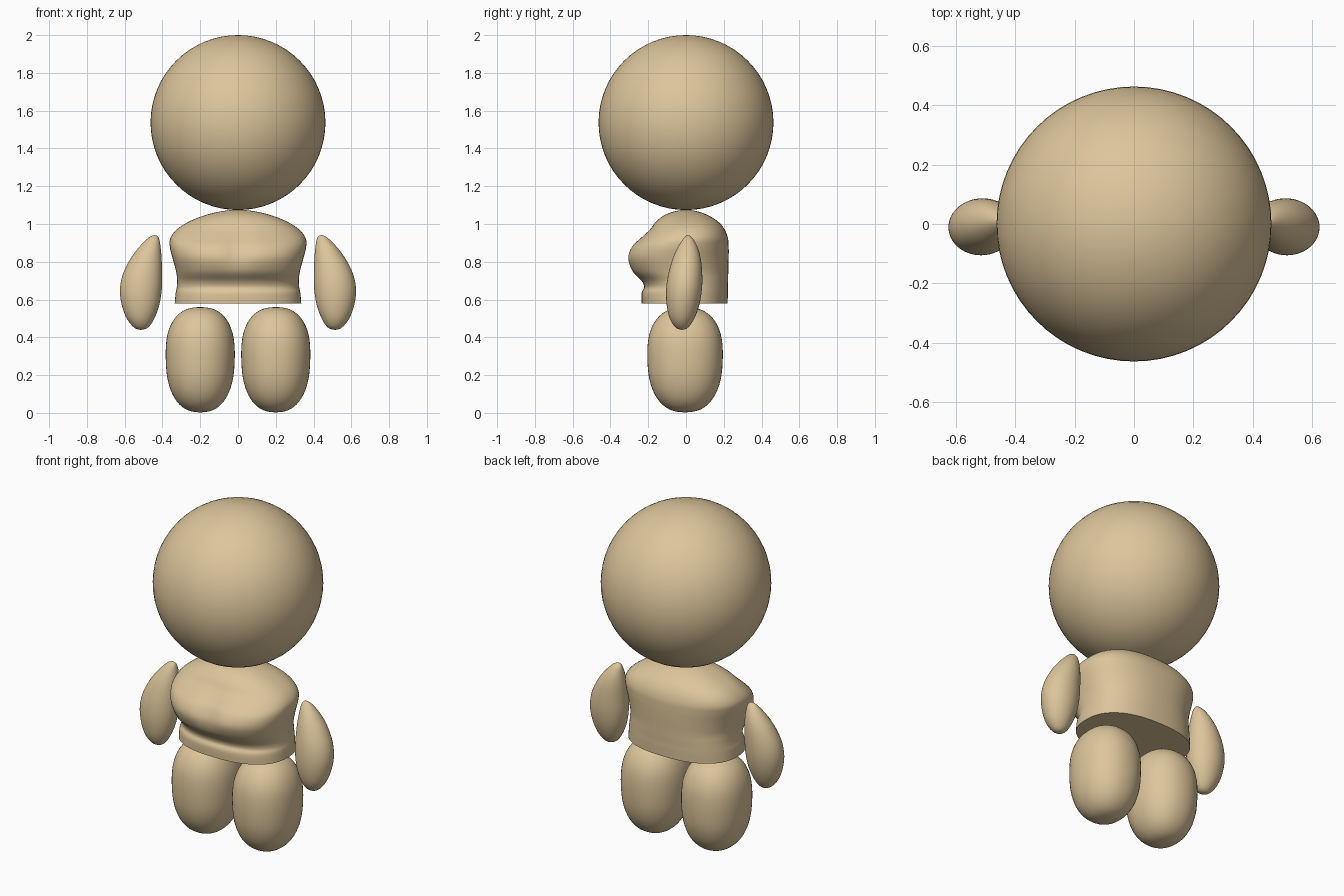
import bpy, bmesh, math

cube = bpy.data.objects.get("Cube")
if cube:
    bpy.data.objects.remove(cube, do_unlink=True)

# One tan colour for the whole figure
tan = bpy.data.materials.new("warm_tan")
tan.use_nodes = True
tan.diffuse_color = (0.72, 0.56, 0.33, 1)
tan.node_tree.nodes["Principled BSDF"].inputs["Base Color"].default_value = tan.diffuse_color


def finish(obj, name):
    obj.name = name
    obj.data.materials.clear()
    obj.data.materials.append(tan)
    bpy.ops.object.select_all(action='DESELECT')
    obj.select_set(True)
    bpy.context.view_layer.objects.active = obj
    bpy.ops.object.shade_smooth_by_angle(angle=math.radians(50))


def smooth_rows(rows, open_start, steps=5):
    """Spline through rows (z, x0, x1, y0, y1); domed ends mirror their neighbour."""
    def ghost(r):
        return (r[0], r[2], r[1], r[4], r[3])
    first = rows[0] if open_start else ghost(rows[1])
    pts = [first] + rows + [ghost(rows[-2])]
    out = []
    for a, b, c, d in zip(pts, pts[1:], pts[2:], pts[3:]):
        for k in range(steps):
            t = k / steps
            out.append([q + t / 2 * (r - p + t * (2*p - 5*q + 4*r - s + t * (3*(q - r) + s - p)))
                        for p, q, r, s in zip(a, b, c, d)])
    return out + [list(rows[-1])]


def signed_power(v, e):
    return math.copysign(abs(v) ** e, v)


def loft(name, rows, power=2.0, flat_bottom=False, side=1, shape=None, segments=48):
    bm = bmesh.new()
    rings = []
    for z, x0, x1, y0, y1 in smooth_rows(rows, flat_bottom):
        ring = []
        for i in range(segments):
            a = math.tau * i / segments
            x = (x0 + x1) / 2 + (x1 - x0) / 2 * signed_power(math.cos(a), 2 / power)
            y = (y0 + y1) / 2 + (y1 - y0) / 2 * signed_power(math.sin(a), 2 / power)
            if shape:
                y = shape(x, y, z)
            ring.append(bm.verts.new((side * x, y, z)))
        rings.append(ring)
    for low, high in zip(rings, rings[1:]):
        for i in range(segments):
            j = (i + 1) % segments
            bm.faces.new((low[i], low[j], high[j], high[i]))
    if flat_bottom:
        bm.faces.new(rings[0])
    bmesh.ops.remove_doubles(bm, verts=bm.verts, dist=1e-5)
    bmesh.ops.recalc_face_normals(bm, faces=bm.faces)
    mesh = bpy.data.meshes.new(name)
    bm.to_mesh(mesh)
    bm.free()
    obj = bpy.data.objects.new(name, mesh)
    bpy.context.collection.objects.link(obj)
    finish(obj, name)


# Head
bpy.ops.mesh.primitive_uv_sphere_add(segments=64, ring_count=32, radius=0.463, location=(0, 0, 1.537))
finish(bpy.context.object, "head")


# Torso: full chest with a shallow centre groove, flat cut at the hips
def chest_groove(x, y, z):
    if y < 0:
        y += 0.028 * math.exp(-(x / 0.06) ** 2 - ((z - 0.86) / 0.09) ** 2)
    return y


torso = [(0.58, 0.335, -0.235, 0.22), (0.635, 0.33, -0.235, 0.222), (0.665, 0.324, -0.222, 0.222),
         (0.70, 0.322, -0.237, 0.223), (0.75, 0.328, -0.287, 0.224), (0.82, 0.347, -0.313, 0.226),
         (0.88, 0.361, -0.292, 0.226), (0.925, 0.358, -0.245, 0.222), (0.97, 0.325, -0.195, 0.205),
         (1.01, 0.265, -0.162, 0.173), (1.045, 0.18, -0.118, 0.12), (1.067, 0.09, -0.06, 0.06),
         (1.075, 0, 0, 0)]
loft("torso", [(z, -w, w, front, back) for z, w, front, back in torso],
     power=2.4, flat_bottom=True, shape=chest_groove, segments=72)

# Legs: upright rounded capsules, a little flatter on top
leg = []
for k in range(13):
    a = math.pi * (k / 12 - 0.5)
    c, s = math.cos(a), math.sin(a)
    e = 2 / 2.4
    w = abs(c) ** e if 0 < k < 12 else 0
    z = 0.31 + signed_power(s, e) * (0.25 if s > 0 else 0.307)
    leg.append((z, 0.2 - 0.183 * w, 0.2 + 0.183 * w, -0.005 - 0.2 * w, -0.005 + 0.2 * w))

# Arms: tapering drops that lean outward
arm = [(0.44, 0.515, 0.515, -0.02, -0.02), (0.453, 0.475, 0.551, -0.056, 0.012),
       (0.50, 0.443, 0.589, -0.086, 0.044), (0.57, 0.417, 0.615, -0.102, 0.07),
       (0.65, 0.404, 0.625, -0.105, 0.084), (0.73, 0.402, 0.611, -0.095, 0.086),
       (0.81, 0.404, 0.573, -0.073, 0.079), (0.87, 0.409, 0.53, -0.047, 0.064),
       (0.915, 0.416, 0.488, -0.02, 0.042), (0.935, 0.426, 0.462, -0.003, 0.024),
       (0.941, 0.442, 0.442, 0.01, 0.01)]

for label, side in (("left", 1), ("right", -1)):
    loft(label + "_leg", leg, power=2.15, side=side)
    loft(label + "_arm", arm, side=side)
